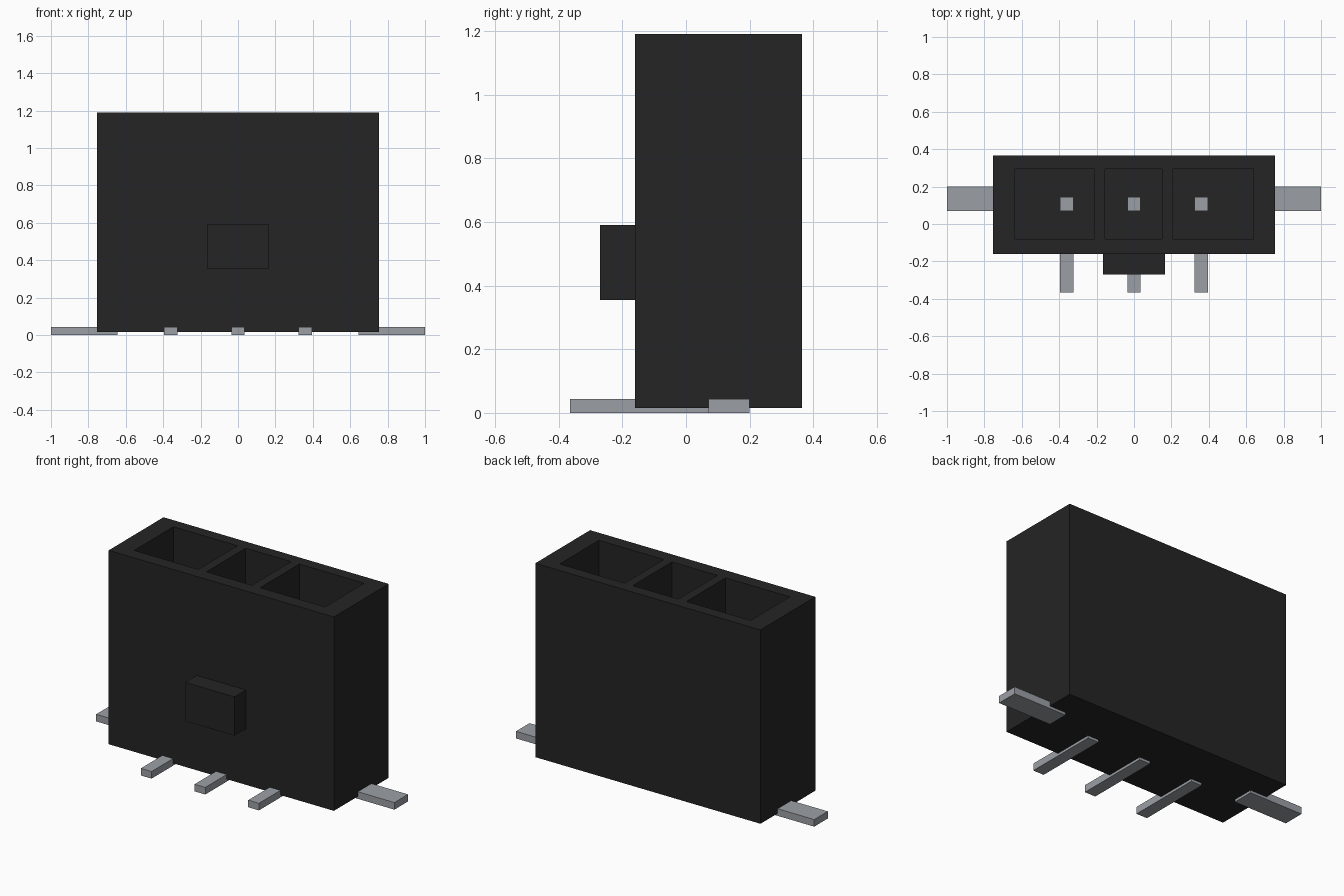
import bpy

cube = bpy.data.objects.get("Cube")
if cube:
    bpy.data.objects.remove(cube, do_unlink=True)


def material(name, rgb, metal_rough):
    mat = bpy.data.materials.new(name)
    mat.use_nodes = True
    mat.diffuse_color = (*rgb, 1)
    shader = mat.node_tree.nodes["Principled BSDF"]
    shader.inputs["Base Color"].default_value = (*rgb, 1)
    shader.inputs["Roughness"].default_value = metal_rough
    return mat


black = material("black_plastic", (0.018, 0.018, 0.018), 0.6)
grey = material("tin_grey", (0.33, 0.35, 0.38), 0.5)


def box(name, x, y, z, mat):
    """Box spanning the given (low, high) ranges."""
    spans = (x, y, z)
    bpy.ops.mesh.primitive_cube_add(size=1, location=[(a + b) / 2 for a, b in spans])
    obj = bpy.context.object
    obj.name = name
    obj.scale = [b - a for a, b in spans]
    bpy.ops.object.transform_apply(location=False, rotation=False, scale=True)
    obj.data.materials.append(mat)
    return obj


# Housing with three open sockets
housing = box("housing", (-0.755, 0.755), (-0.16, 0.365), (0.015, 1.19), black)
sockets = {"right": (-0.64, -0.21), "middle": (-0.155, 0.15), "left": (0.205, 0.64)}
for side, span in sockets.items():
    cutter = box("socket_cutter_" + side, span, (-0.08, 0.295), (0.2, 1.4), black)
    cutter.hide_render = True
    mod = housing.modifiers.new("socket_" + side, "BOOLEAN")
    mod.operation = "DIFFERENCE"
    mod.solver = "EXACT"
    mod.object = cutter
    bpy.context.view_layer.objects.active = housing
    bpy.ops.object.modifier_apply(modifier=mod.name)
    bpy.data.objects.remove(cutter, do_unlink=True)

# Latch block on the front
box("latch_block", (-0.165, 0.165), (-0.27, -0.16), (0.355, 0.59), black)

# Contacts: an upright pin in each socket and a solder foot at the front
for side, x in (("right", -0.36), ("middle", 0), ("left", 0.36)):
    span = (x - 0.036, x + 0.036)
    box("contact_pin_" + side, span, (0.07, 0.145), (0.03, 0.85), grey)
    box("solder_foot_" + side, span, (-0.365, 0.09), (0, 0.043), grey)

# Mounting tabs at both ends
box("mounting_tab_right", (-1, -0.645), (0.07, 0.2), (0, 0.043), grey)
box("mounting_tab_left", (0.645, 1), (0.07, 0.2), (0, 0.043), grey)
